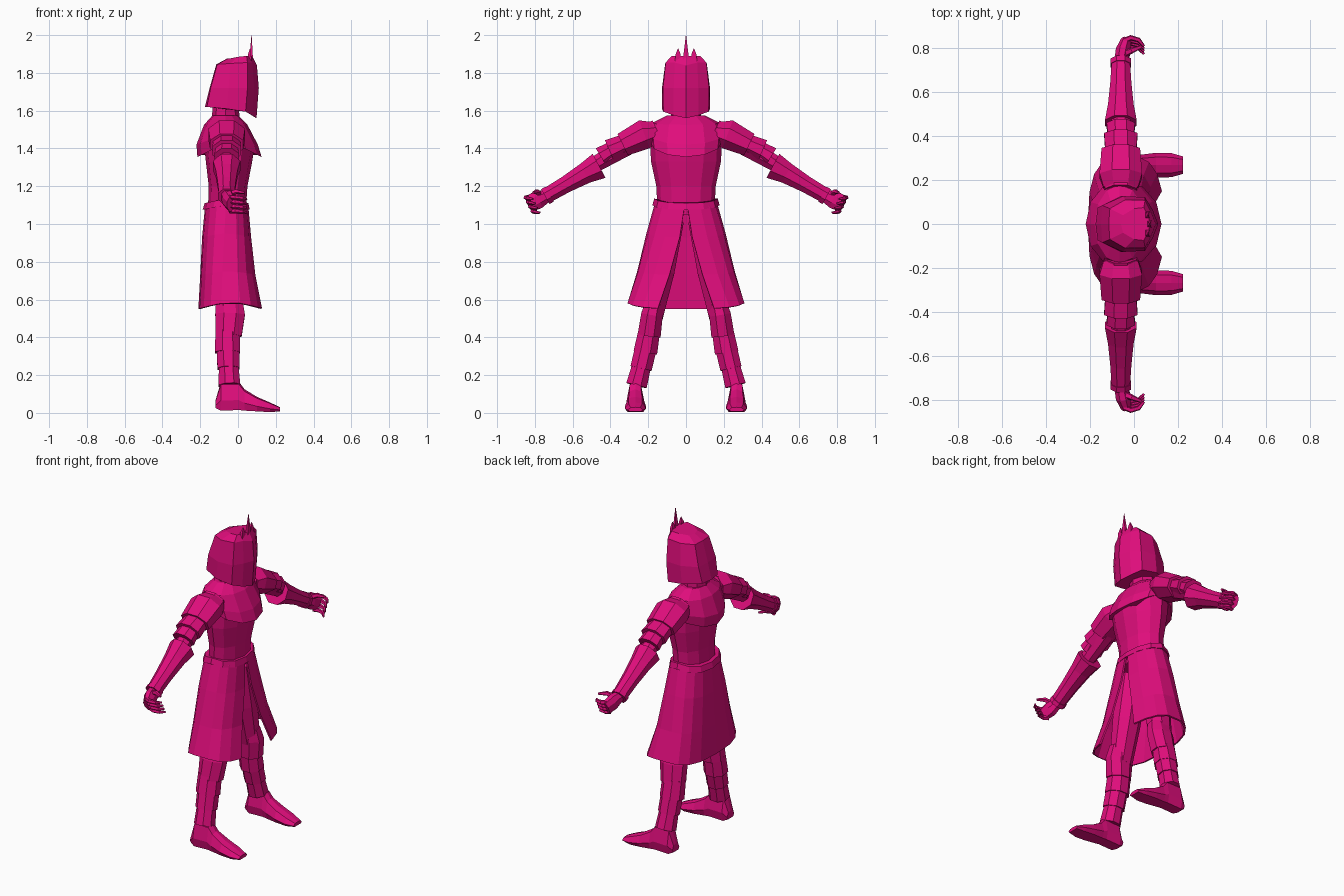
import bpy, bmesh, math
from mathutils import Vector

mat = bpy.data.materials.new("magenta")
mat.diffuse_color = (0.74, 0.004, 0.2, 1)


def loft(name, rings, closed=True, caps=True, mirror=False, thick=0):
    """Skin a list of equal-length point rings."""
    bm = bmesh.new()
    vs = [[bm.verts.new(p) for p in r] for r in rings]
    n = len(vs[0])
    for a, b in zip(vs, vs[1:]):
        for i in range(n if closed else n - 1):
            j = (i + 1) % n
            bm.faces.new((a[i], a[j], b[j], b[i]))
    if caps:
        bm.faces.new(vs[0])
        bm.faces.new(vs[-1])
    bmesh.ops.recalc_face_normals(bm, faces=bm.faces)
    me = bpy.data.meshes.new(name)
    bm.to_mesh(me)
    bm.free()
    me.materials.append(mat)
    ob = bpy.data.objects.new(name, me)
    bpy.context.collection.objects.link(ob)
    if thick:
        m = ob.modifiers.new("thickness", 'SOLIDIFY')
        m.thickness = thick
        m.offset = 0
    if mirror:
        ob.modifiers.new("mirror", 'MIRROR').use_axis = (False, True, False)
    return ob


def ring(z, x0, x1, w, n=12, p=1.0, dip=0.0, gap=0.0):
    """Horizontal section; gap leaves an opening (radians each side) at the front."""
    pts = []
    for i in range(n):
        a = gap + (2 * math.pi - 2 * gap) * i / (n - 1) if gap else 2 * math.pi * i / n
        c, s = math.cos(a), math.sin(a)
        x = (x0 + x1) / 2 + (x1 - x0) / 2 * math.copysign(abs(c) ** p, c)
        y = w * math.copysign(abs(s) ** p, s)
        pts.append((x, y, z - dip * abs(c)))
    return pts


def limb(name, stations, n=8, ref=(1, 0, 0), mirror=True):
    """Tube through (x, y, z, radius along ref, radius across)."""
    P = [Vector(s[:3]) for s in stations]
    rings = []
    for i, s in enumerate(stations):
        t = (P[min(i + 1, len(P) - 1)] - P[max(i - 1, 0)]).normalized()
        u = Vector(ref)
        u = (u - t * u.dot(t)).normalized()
        v = t.cross(u)
        rings.append([P[i] + u * s[3] * math.cos(a) + v * s[4] * math.sin(a)
                      for a in (2 * math.pi * (k + 0.5) / n for k in range(n))])
    return loft(name, rings, mirror=mirror)


def both(half):
    """Complete a half section running from back centre to front centre."""
    return half + [(x, -y, z) for x, y, z in half[-2:0:-1]]


# Helmet with ridged face plate
loft("helmet", [both(h) for h in (
    [(-.175, 0, 1.62), (-.165, .075, 1.62), (-.06, .127, 1.61), (.04, .12, 1.595), (.075, .065, 1.575), (.098, 0, 1.56)],
    [(-.15, 0, 1.72), (-.145, .085, 1.72), (-.05, .127, 1.72), (.05, .122, 1.72), (.085, .065, 1.72), (.11, 0, 1.72)],
    [(-.115, 0, 1.845), (-.11, .07, 1.845), (-.04, .11, 1.85), (.05, .108, 1.855), (.075, .06, 1.855), (.1, 0, 1.84)],
    [(-.06, 0, 1.875), (-.05, .04, 1.875), (0, .07, 1.885), (.045, .075, 1.89), (.062, .04, 1.89), (.075, 0, 1.89)])])

# Crown spikes on the brow
for nm, y, top, mir in (("centre_spike", 0, 2.0, False), ("side_spike", .042, 1.93, True)):
    limb(nm, [(.07 - y * .2, y, 1.83, .016, .028), (.07 - y * .2, y, 1.9, .011, .018),
              (.072 - y * .2, y, top, .001, .001)], n=4, mirror=mir)

# Neck, torso, chest mantle, belt
loft("neck", [ring(1.54, -.14, .01, .08, 8), ring(1.68, -.13, 0, .075, 8)])
loft("torso", [ring(1.05, -.16, .04, .15), ring(1.2, -.155, .05, .157),
               ring(1.33, -.17, .075, .185), ring(1.42, -.18, .09, .19),
               ring(1.52, -.16, .03, .17), ring(1.57, -.13, 0, .09)])
loft("chest_mantle", [ring(1.44, -.215, .125, .195, dip=.085), ring(1.48, -.22, .105, .2, dip=.06),
                      ring(1.535, -.18, .05, .18, dip=.01), ring(1.575, -.135, 0, .1)])
loft("belt", [ring(1.1, -.187, .062, .178, p=.9, dip=.025),
              ring(1.135, -.177, .055, .168, p=.9, dip=.025)])

# Long skirt, split at the front
skirt = [ring(1.11, -.17, .05, .16, 17, .85, .02, .03),
         ring(.95, -.185, .065, .205, 17, .8, .02, .1),
         ring(.75, -.195, .09, .255, 17, .75, .02, .24),
         ring(.585, -.205, .13, .308, 17, .7, .035, .36)]
loft("skirt", skirt, closed=False, caps=False, thick=.01)

# Legs with stacked shin plates
limb("thigh", [(-.06, .085, 1.02, .085, .08), (-.055, .13, .75, .085, .075), (-.05, .175, .5, .07, .055)])
limb("knee_plate", [(-.045, .165, .59, .075, .05), (-.042, .18, .52, .085, .062), (-.05, .195, .41, .075, .066)])
limb("upper_shin_plate", [(-.055, .195, .43, .07, .062), (-.055, .215, .32, .072, .068)])
limb("middle_shin_plate", [(-.053, .213, .34, .064, .062), (-.05, .238, .235, .064, .062)])
limb("lower_shin_plate", [(-.05, .235, .25, .056, .054), (-.045, .262, .145, .062, .06)])

# Pointed shoes, lofted from heel to toe
foot = []
for x, w, z0, z1 in ((-.118, .034, .025, .07), (-.09, .046, .012, .165), (.005, .046, .015, .165),
                     (.035, .048, .012, .125), (.1, .056, .008, .085), (.17, .055, .004, .055), (.222, .04, .008, .03)):
    h = z1 - z0
    foot.append([(x, .268 + w * a, z0 + h * b) for a, b in
                 ((-.75, 0), (.75, 0), (1, .35), (.65, .9), (0, 1), (-.65, .9), (-1, .35))])
loft("shoe", foot, mirror=True)

# Arms with overlapping shoulder plates and flared bracers
AX = -.06
limb("upper_arm", [(AX, .15, 1.49, .08, .07), (AX, .3, 1.42, .06, .055), (AX, .49, 1.31, .045, .045)])
limb("shoulder_plate", [(AX, .165, 1.485, .085, .06), (AX, .22, 1.475, .105, .085), (AX, .335, 1.42, .095, .068)])
limb("middle_arm_plate", [(AX, .31, 1.43, .075, .055), (AX, .405, 1.388, .082, .065)])
limb("lower_arm_plate", [(AX, .385, 1.395, .062, .048), (AX, .45, 1.355, .07, .058)])
limb("bracer", [(AX, .46, 1.308, .078, .078), (AX, .535, 1.268, .063, .06), (AX, .635, 1.21, .052, .048),
                (AX, .735, 1.152, .045, .044)])
limb("wrist_cuff", [(AX, .722, 1.158, .05, .049), (AX, .745, 1.145, .05, .049)])

# Curled hands
limb("palm", [(AX, .735, 1.15, .032, .036), (-.05, .785, 1.128, .036, .052), (-.035, .832, 1.105, .026, .046)])
for i in range(4):
    y, z = .835 - .012 * i, 1.142 - .024 * i
    limb("finger_%d" % (i + 1), [(-.045, y, z, .013, .013), (-.015, y + .013, z - .002, .013, .013),
                                 (.022, y + .003, z - .006, .011, .011), (.045, y - .025, z - .01, .006, .006)],
         n=5, ref=(0, 0, 1))
limb("thumb", [(-.045, .775, 1.155, .016, .016), (-.01, .79, 1.172, .014, .014), (.035, .808, 1.165, .007, .007)],
     n=5, ref=(0, 0, 1))
